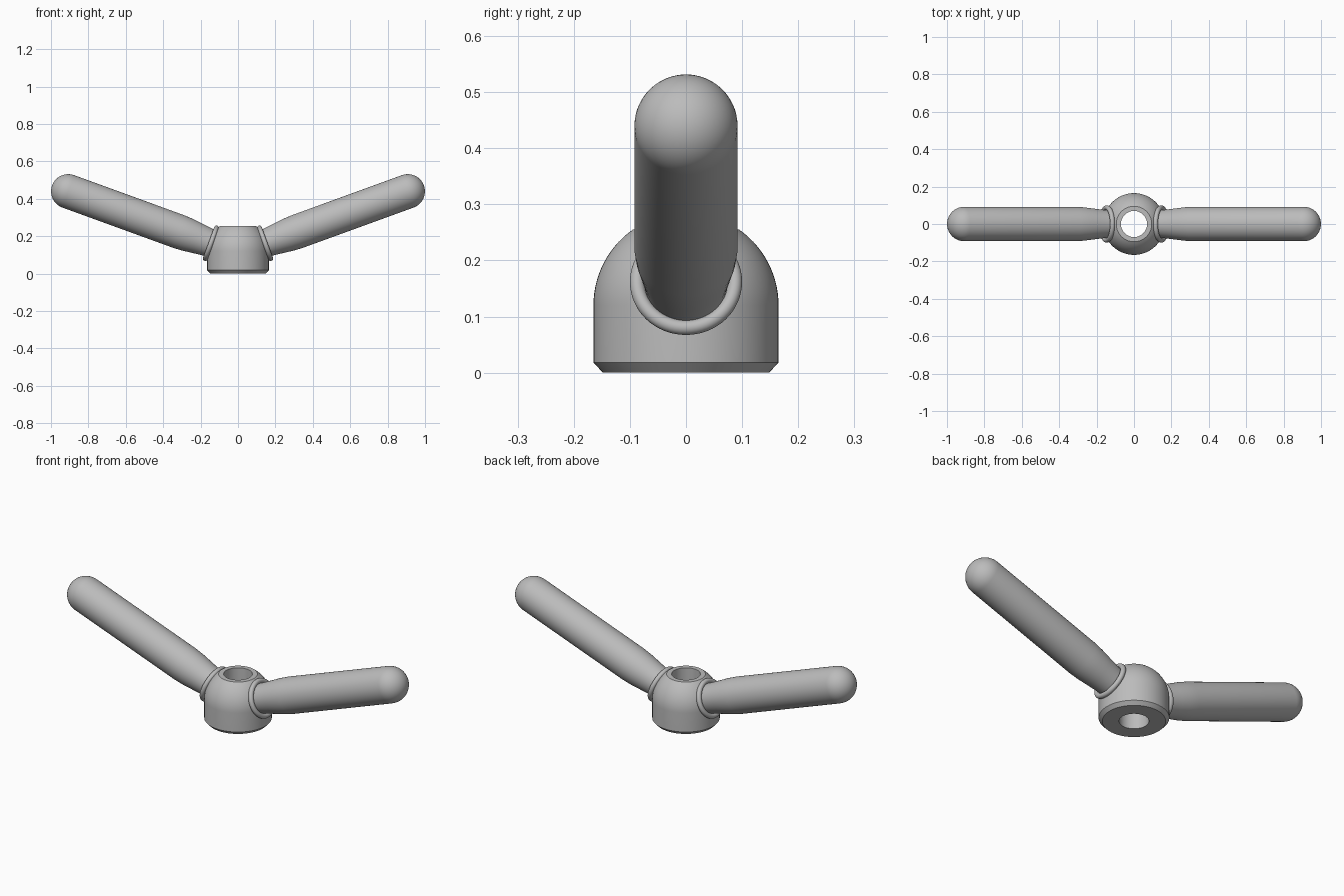
import bpy, bmesh, math
from mathutils import Matrix, Vector

cube = bpy.data.objects.get("Cube")
if cube:
    bpy.data.objects.remove(cube)

steel = bpy.data.materials.new("grey steel")
steel.use_nodes = True
COLOUR = (0.5, 0.5, 0.5, 1)
steel.diffuse_color = COLOUR
steel.node_tree.nodes["Principled BSDF"].inputs["Base Color"].default_value = COLOUR


def arc(radius, start, end, steps, along=0.0, out=0.0):
    """Profile points (radius, height) on an arc, angles from the horizontal."""
    angles = [math.radians(start + (end - start) * i / steps) for i in range(steps + 1)]
    return [(out + radius * math.cos(a), along + radius * math.sin(a)) for a in angles]


def lathe(name, profile, matrix=Matrix(), closed=False, sides=64):
    """Spin a profile around the local z axis and place it."""
    bm = bmesh.new()
    verts = [bm.verts.new((r, 0, z)) for r, z in profile]
    pairs = list(zip(verts, verts[1:]))
    if closed:
        pairs.append((verts[-1], verts[0]))
    edges = [bm.edges.new(p) for p in pairs]
    bmesh.ops.spin(bm, geom=verts + edges, cent=(0, 0, 0), axis=(0, 0, 1),
                   angle=math.tau, steps=sides, use_merge=True)
    bmesh.ops.remove_doubles(bm, verts=bm.verts, dist=1e-5)
    bmesh.ops.recalc_face_normals(bm, faces=bm.faces)
    bm.transform(matrix)
    mesh = bpy.data.meshes.new(name)
    bm.to_mesh(mesh)
    bm.free()
    mesh.materials.append(steel)
    obj = bpy.data.objects.new(name, mesh)
    bpy.context.collection.objects.link(obj)
    bpy.ops.object.select_all(action="DESELECT")
    obj.select_set(True)
    bpy.context.view_layer.objects.active = obj
    bpy.ops.object.shade_smooth_by_angle(angle=math.radians(30))


# Hub: chamfered base, straight wall, cut-off dome and a through hole
HUB, BORE, SHOULDER, TOP = 0.165, 0.07, 0.12, 0.255
dome_end = math.degrees(math.asin((TOP - SHOULDER) / HUB))
hub = [(BORE, 0), (HUB - 0.017, 0), (HUB, 0.018)]
hub += arc(HUB, 0, dome_end, 14, along=SHOULDER) + [(BORE, TOP)]
lathe("hub", hub, closed=True)

# Arms rise outward from the hub, each with a collar ring at its root
ARM, TILT = 0.092, math.radians(20)
tip = Vector((1 - ARM, 0, 0.438))
root = Vector((0.145, 0, 0.162))
length = (tip - root).length
arm = [(0, -0.04), (0.072, -0.04), (0.076, 0.02), (0.083, 0.08),
       (0.089, 0.13), (ARM, 0.18)]
arm += arc(ARM, 0, 90, 14, along=length)
collar = arc(0.013, 0, 345, 23, out=0.087)

for side, sign in (("left", 1), ("right", -1)):
    turn = Matrix.Rotation(sign * (math.pi / 2 - TILT), 4, "Y")
    place = Matrix.Translation((sign * root.x, 0, root.z)) @ turn
    lathe(side + "_arm", arm, place)
    lathe(side + "_collar", collar, place, closed=True)
